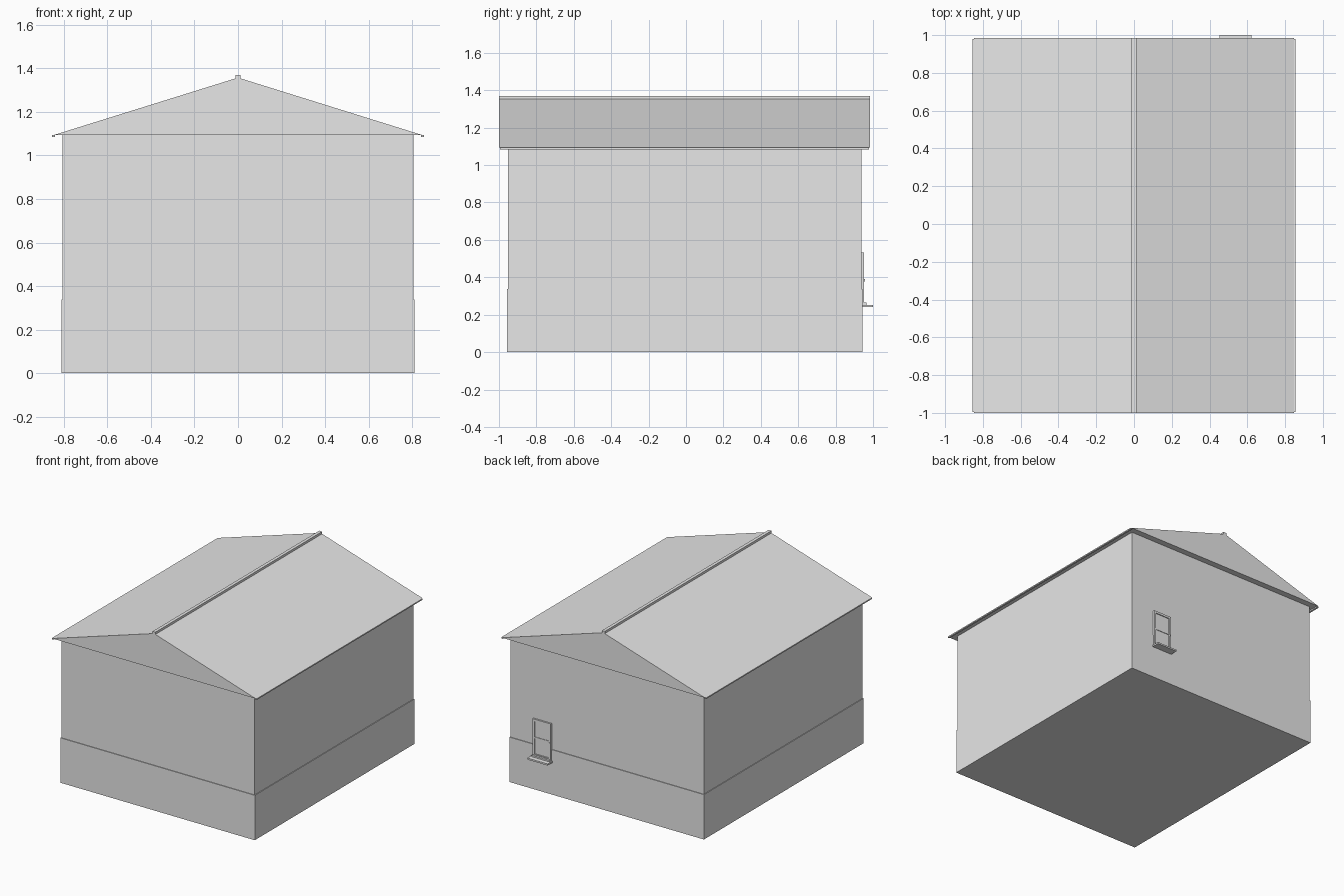
import bpy

default = bpy.data.objects.get("Cube")
if default:
    bpy.data.objects.remove(default, do_unlink=True)

# Single plaster colour for the whole house
grey = bpy.data.materials.new("plain grey")
grey.use_nodes = True
colour = (0.8, 0.8, 0.8, 1)
grey.diffuse_color = colour
grey.node_tree.nodes["Principled BSDF"].inputs["Base Color"].default_value = colour


def prism(name, profile, y0, y1):
    """Extrude an (x, z) profile from y0 to y1."""
    n = len(profile)
    verts = [(x, y, z) for y in (y0, y1) for x, z in profile]
    faces = [tuple(range(n)), tuple(reversed(range(n, 2 * n)))]
    faces += [(i, i + n, (i + 1) % n + n, (i + 1) % n) for i in range(n)]
    mesh = bpy.data.meshes.new(name)
    mesh.from_pydata(verts, [], faces)
    mesh.materials.append(grey)
    obj = bpy.data.objects.new(name, mesh)
    bpy.context.collection.objects.link(obj)
    return obj


def box(name, x, y, z):
    corners = [(x[0], z[0]), (x[1], z[0]), (x[1], z[1]), (x[0], z[1])]
    return prism(name, corners, *y)


# Walls and plinth
plinth_top, eave = 0.338, 1.093
box("plinth", (-0.81, 0.81), (-0.957, 0.943), (0, plinth_top))
box("walls", (-0.805, 0.805), (-0.952, 0.938), (plinth_top, eave))

# Solid gabled roof, eave strips and ridge cap
prism("roof", [(-0.847, eave), (0.847, eave), (0, 1.357)], -1.0, 0.984)
for side, name in ((-1, "right_eave"), (1, "left_eave")):
    xs = sorted((side * 0.84, side * 0.854))
    box(name, xs, (-0.995, 0.979), (1.084, eave))
box("ridge_cap", (-0.012, 0.012), (-1.0, 0.984), (1.345, 1.37))

# Back window: pane, frame, transom, latch and stepped sill
left, right, low, high, rim = 0.462, 0.613, 0.255, 0.533, 0.016
wall, front = 0.93, 0.951
box("window_pane", (left, right), (wall, 0.944), (low, high))
for name, xs in (("window_jamb_right", (left, left + rim)),
                 ("window_jamb_left", (right - rim, right))):
    box(name, xs, (wall, front), (low, high))
inner = (left + rim, right - rim)
box("window_head", inner, (wall, front), (high - rim, high))
box("window_foot", inner, (wall, front), (low, low + rim))
box("window_transom", inner, (wall, 0.948), (0.388, 0.398))
box("window_latch", (left + 0.004, left + 0.012), (front, 0.956), (0.378, 0.39))
box("sill_step", (left, right), (wall, 0.966), (0.252, 0.264))
box("window_sill", (0.453, 0.622), (wall, 1.0), (0.241, 0.253))
